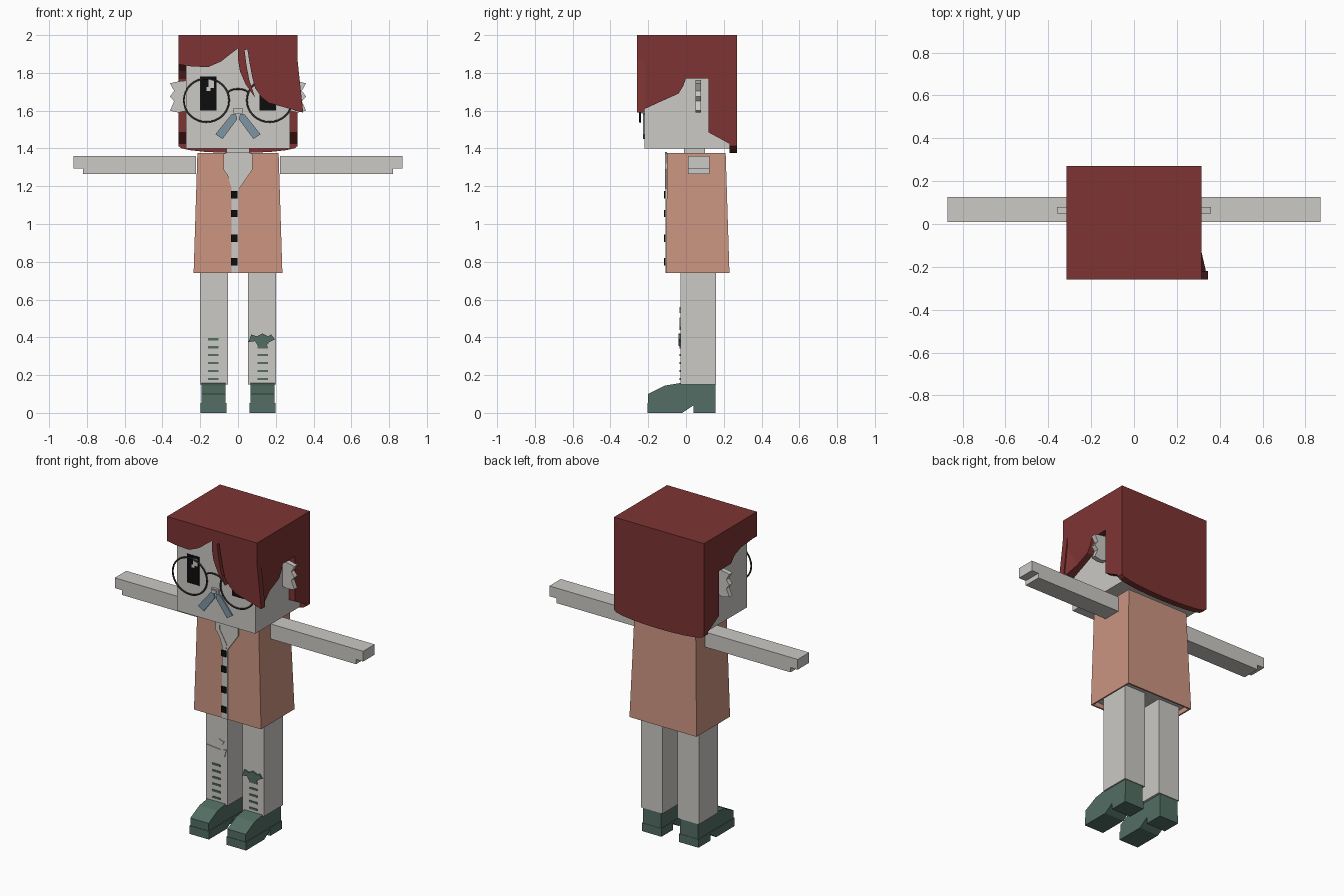
import bpy, bmesh, math
from mathutils import Vector

cube = bpy.data.objects.get("Cube")
if cube:
    bpy.data.objects.remove(cube, do_unlink=True)


def material(name, r, g, b):
    m = bpy.data.materials.new(name)
    m.use_nodes = True
    m.diffuse_color = (r, g, b, 1)
    m.node_tree.nodes["Principled BSDF"].inputs["Base Color"].default_value = (r, g, b, 1)
    return m


PALE = material("pale grey", .60, .585, .56)
HAIR = material("dark red", .21, .034, .034)
COAT = material("salmon", .60, .30, .22)
SHOE = material("dark green", .085, .155, .125)
BLUE = material("dusty blue", .21, .30, .37)
BLACK = material("black", .004, .004, .004)
FRAME = material("frame grey", .035, .033, .03)


def finish(name, bm, *mats):
    bmesh.ops.recalc_face_normals(bm, faces=bm.faces)
    me = bpy.data.meshes.new(name)
    bm.to_mesh(me)
    bm.free()
    for m in mats:
        me.materials.append(m)
    ob = bpy.data.objects.new(name, me)
    bpy.context.collection.objects.link(ob)
    return ob


def prism(name, pts, axis, lo, hi, mat):
    """Extrude a 2D outline along x (outline in y, z) or y (outline in x, z)."""
    def place(p, d):
        return (d, p[0], p[1]) if axis == "x" else (p[0], d, p[1])
    bm = bmesh.new()
    a = [bm.verts.new(place(p, lo)) for p in pts]
    b = [bm.verts.new(place(p, hi)) for p in pts]
    bm.faces.new(a)
    bm.faces.new(b[::-1])
    for i in range(len(pts)):
        j = (i + 1) % len(pts)
        bm.faces.new((a[i], a[j], b[j], b[i]))
    return finish(name, bm, mat)


def box(name, x0, x1, y0, y1, z0, z1, mat):
    return prism(name, [(x0, z0), (x1, z0), (x1, z1), (x0, z1)], "y", y0, y1, mat)


def flip(pts, s):
    return [(s * x, z) for x, z in pts]


def wire(name, pts, radius, mat, closed=False):
    cu = bpy.data.curves.new(name, "CURVE")
    cu.dimensions = "3D"
    cu.bevel_depth = radius
    cu.bevel_resolution = 1
    sp = cu.splines.new("POLY")
    sp.points.add(len(pts) - 1)
    for p, co in zip(sp.points, pts):
        p.co = (*co, 1)
    sp.use_cyclic_u = closed
    cu.materials.append(mat)
    ob = bpy.data.objects.new(name, cu)
    bpy.context.collection.objects.link(ob)


# Head and neck
FACE = -.22
box("head", -.275, .275, FACE, .23, 1.40, 1.96, PALE)
box("neck", -.06, .06, -.01, .10, 1.36, 1.41, PALE)
box("nose", -.025, .025, FACE - .015, FACE, 1.585, 1.615, PALE)
box("nose_tip", -.014, .014, FACE - .02, FACE, 1.592, 1.608, PALE)

ear = [(.27, 1.76), (.315, 1.755), (.36, 1.745), (.338, 1.705), (.36, 1.675),
       (.338, 1.65), (.36, 1.60), (.315, 1.59), (.27, 1.60)]
tache = [(.012, 1.585), (.035, 1.58), (.12, 1.475), (.082, 1.45), (.004, 1.555)]
for s, side in ((1, "left"), (-1, "right")):
    prism(side + "_ear", flip(ear, s), "y", .05, .08, PALE)
    prism(side + "_moustache", flip(tache, s), "y", FACE - .008, FACE, BLUE)
    x = .158 * s
    box(side + "_eye", x - .043, x + .043, FACE - .004, FACE, 1.60, 1.78, BLACK)
    box(side + "_eye_glint", x + .002, x + .032, FACE - .006, FACE, 1.72, 1.765, PALE)
    box(side + "_eye_small_glint", x - .01, x + .012, FACE - .006, FACE, 1.705, 1.725, PALE)
    ring = [(.167 * s + .12 * math.cos(t), -.243, 1.655 + .115 * math.sin(t))
            for t in (i * math.tau / 32 for i in range(32))]
    wire(side + "_lens_rim", ring, .005, FRAME, True)
wire("glasses_bridge", [(.055 * math.cos(t), -.243, 1.69 + .025 * math.sin(t))
                        for t in (i * math.pi / 8 for i in range(9))], .005, FRAME)

# Hair: a cap of plates round the head
box("hair_top", -.315, .315, -.26, .27, 1.95, 2, HAIR)
fringe = [(-.315, 2), (-.315, 1.845), (-.25, 1.835), (-.16, 1.83), (-.09, 1.86), (-.04, 1.90),
          (0, 1.93), (0, 1.87), (.01, 1.81), (.04, 1.74), (.09, 1.67), (.06, 1.76),
          (.045, 1.84), (.035, 1.92), (.05, 1.925), (.06, 1.86), (.075, 1.78), (.09, 1.72),
          (.125, 1.67), (.165, 1.64), (.345, 1.59), (.315, 1.87), (.315, 2)]
prism("hair_fringe", fringe, "y", -.26, -.22, HAIR)
arc = [(.315 * math.cos(t), 1.412 - .036 * math.sin(t)) for t in
       (i * math.pi / 10 for i in range(11))]
prism("hair_back", [(.315, 2)] + arc + [(-.315, 2)], "y", .23, .27, HAIR)
rear = [(0, 1.77), (.12, 1.77), (.12, 1.485), (.23, 1.425), (.23, 2), (-.22, 2)]
prism("hair_left_side", [(-.22, 1.61), (-.04, 1.69), (-.015, 1.73)] + rear, "x", .275, .315, HAIR)
prism("hair_right_side", [(-.22, 1.845), (-.10, 1.835), (-.035, 1.81)] + rear, "x", -.315, -.275, HAIR)

# Outward flick at the lower front corner of the left lock
bm = bmesh.new()
bmesh.ops.convex_hull(bm, input=[bm.verts.new(p) for p in (
    (.315, -.26, 1.87), (.315, -.13, 1.65), (.345, -.26, 1.59), (.30, -.26, 1.60), (.30, -.13, 1.65))])
finish("hair_flick", bm, HAIR)

# Coat: tapered block, open underneath
bm = bmesh.new()
loops = []
for hx, y0, y1, z in ((.235, -.105, .23, .74), (.215, -.10, .21, 1.375)):
    loops.append([bm.verts.new(p) for p in
                  ((-hx, y0, z), (hx, y0, z), (hx, y1, z), (-hx, y1, z))])
low, high = loops
hem = bm.faces.new(low)
bm.faces.new(high)
for i in range(4):
    j = (i + 1) % 4
    bm.faces.new((low[i], low[j], high[j], high[i]))
bmesh.ops.recalc_face_normals(bm, faces=bm.faces)
bmesh.ops.inset_region(bm, faces=[hem], thickness=.014)
well = bmesh.ops.extrude_face_region(bm, geom=[hem])
bmesh.ops.translate(bm, vec=Vector((0, 0, .03)),
                    verts=[v for v in well["geom"] if isinstance(v, bmesh.types.BMVert)])
if hem.is_valid:
    bm.faces.remove(hem)
for f in bm.faces:
    if abs(f.normal.z) > .9 and .76 < f.calc_center_median().z < .78:
        f.material_index = 1
finish("coat", bm, COAT, PALE)

# Shirt front, collar and buttons
prism("shirt_neck", [(-.06, 1.38), (-.06, 1.27), (-.03, 1.18), (0, 1.18), (.075, 1.29), (.06, 1.38)],
      "y", -.109, -.10, PALE)
box("shirt_strip", -.035, .002, -.109, -.10, .74, 1.20, PALE)
for s, side in ((1, "left"), (-1, "right")):
    lapel = [(.055, 1.38), (.078, 1.37), (.078, 1.29), (.005, 1.185), (.002, 1.215), (.05, 1.30)]
    prism(side + "_collar", flip(lapel, s), "y", -.112, -.103, PALE)
for i, z in enumerate((1.155, 1.055, .925, .80)):
    box(f"button_{i + 1}", -.037, -.003, -.117, -.108, z - .019, z + .019, BLACK)

# Arms, legs and shoes
arm = [(.222, 1.265), (.82, 1.265), (.82, 1.295), (.87, 1.295), (.87, 1.36), (.222, 1.36)]
shoe = [(-.2, .05), (-.2, .10), (-.11, .145), (-.03, .158), (.155, .155), (.155, .05)]
sole = [(-.203, 0), (-.203, .052), (.157, .052), (.157, 0), (.04, 0), (.04, .04), (-.02, 0)]
SHIN = -.03
for s, side in ((1, "left"), (-1, "right")):
    prism(side + "_arm", flip(arm, s), "y", .01, .125, PALE)
    x = .127 * s
    box(side + "_leg", x - .075, x + .075, SHIN, .16, .15, .77, PALE)
    x = .13 * s
    prism(side + "_shoe", shoe, "x", x - .064, x + .064, SHOE)
    prism(side + "_sole", sole, "x", x - .068, x + .068, SHOE)
    for i in range(6 if s < 0 else 5):
        z = .18 + .042 * i
        box(f"{side}_lace_{i + 1}", x - .028, x + .028, SHIN - .004, SHIN, z - .006, z + .006, SHOE)

# Torn patches on the legs
prism("left_knee_bow", [(.055, .375), (.07, .415), (.10, .405), (.13, .42), (.16, .405), (.175, .415),
                        (.195, .39), (.165, .375), (.15, .355), (.105, .355), (.09, .38)],
      "y", SHIN - .009, SHIN, SHOE)
prism("right_knee_patch", [(-.195, .505), (-.18, .45), (-.12, .44), (-.07, .455), (-.058, .505),
                           (-.10, .495), (-.15, .50)], "y", SHIN - .005, SHIN, PALE)
prism("right_knee_scrap", [(-.14, .53), (-.085, .53), (-.075, .55), (-.11, .56)],
      "y", SHIN - .005, SHIN, PALE)
